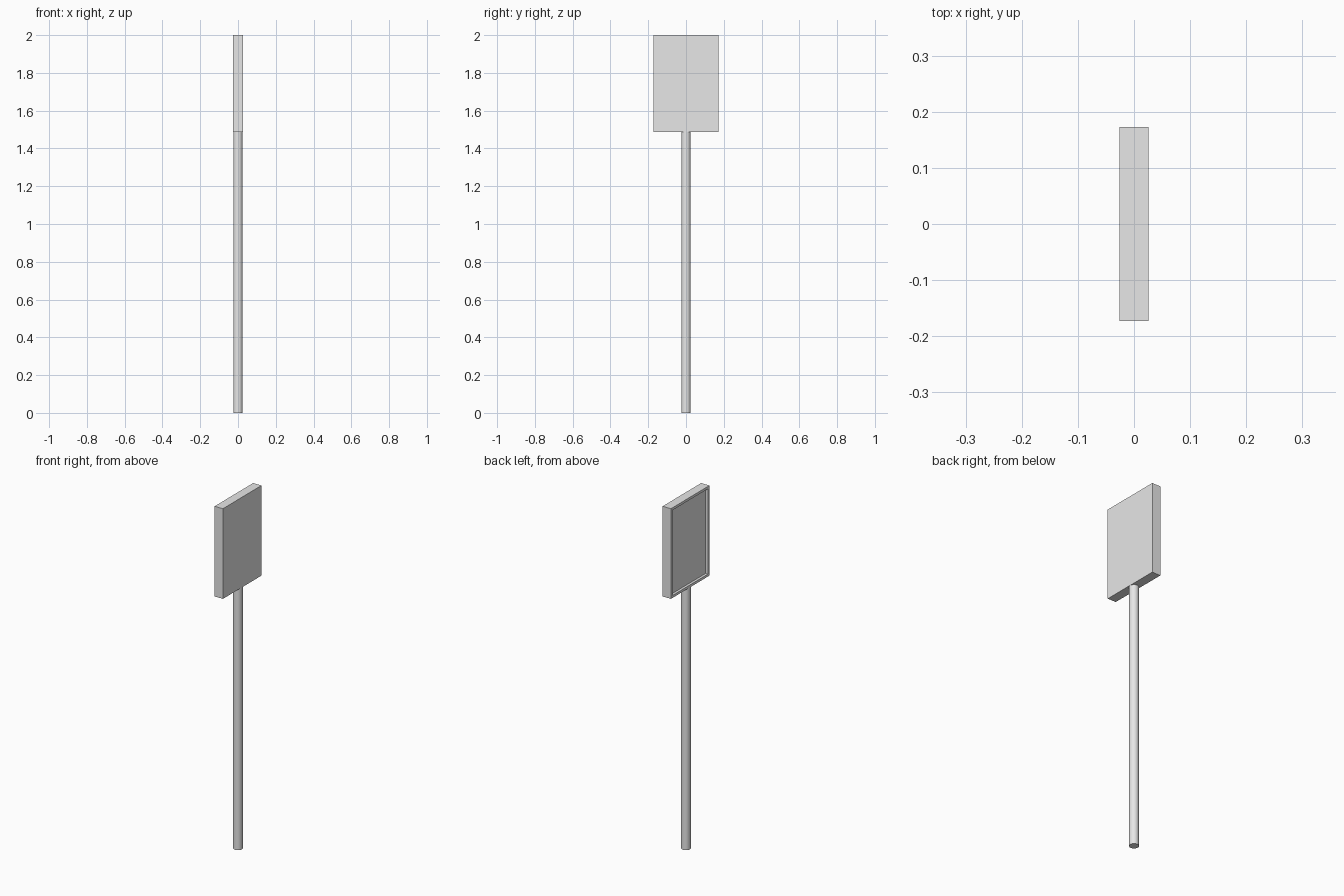
import bpy, bmesh
from mathutils import Matrix, Vector

cube = bpy.data.objects.get("Cube")
if cube:
    bpy.data.objects.remove(cube, do_unlink=True)

PANEL_BOTTOM = 1.488
PANEL_TOP = 2.0
PANEL_THICK = 0.052
PANEL_WIDTH = 0.345
POLE_RADIUS = 0.025

# Single light grey for the whole sign
grey = bpy.data.materials.new("light_grey")
grey.use_nodes = True
colour = (0.8, 0.8, 0.8, 1)
grey.diffuse_color = colour
grey.node_tree.nodes["Principled BSDF"].inputs["Base Color"].default_value = colour


def add_object(name, bm):
    mesh = bpy.data.meshes.new(name)
    bm.to_mesh(mesh)
    bm.free()
    mesh.materials.append(grey)
    obj = bpy.data.objects.new(name, mesh)
    bpy.context.collection.objects.link(obj)
    return obj


# Sign panel: a box with a shallow framed recess on its -x face
bm = bmesh.new()
height = PANEL_TOP - PANEL_BOTTOM
bmesh.ops.create_cube(bm, size=1)
bmesh.ops.scale(bm, vec=(PANEL_THICK, PANEL_WIDTH, height), verts=bm.verts)
bmesh.ops.translate(bm, vec=(0, 0, PANEL_BOTTOM + height / 2), verts=bm.verts)
bm.normal_update()
face = min(bm.faces, key=lambda f: f.normal.x)
bmesh.ops.inset_region(bm, faces=[face], thickness=0.02)
inner = bmesh.ops.extrude_discrete_faces(bm, faces=[face])["faces"][0]
bmesh.ops.translate(bm, vec=Vector((0.014, 0, 0)), verts=inner.verts)
add_object("sign_panel", bm)

# Round pole below the panel
bm = bmesh.new()
bmesh.ops.create_cone(bm, cap_ends=True, segments=16, radius1=POLE_RADIUS,
                      radius2=POLE_RADIUS, depth=PANEL_BOTTOM,
                      matrix=Matrix.Translation((0, 0, PANEL_BOTTOM / 2)))
pole = add_object("pole", bm)
bpy.ops.object.select_all(action="DESELECT")
pole.select_set(True)
bpy.context.view_layer.objects.active = pole
bpy.ops.object.shade_smooth_by_angle()
